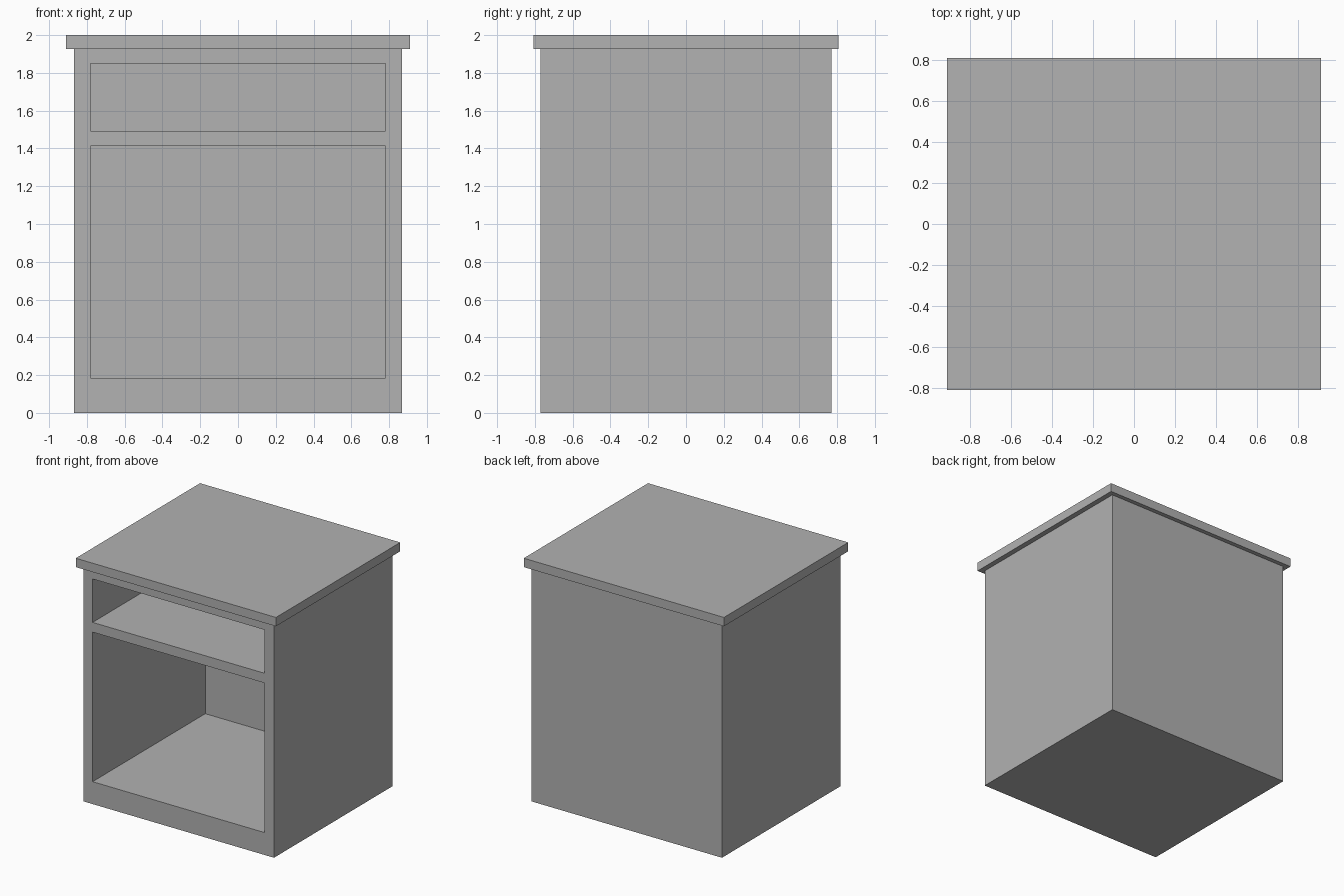
import bpy
from mathutils import Vector

cube = bpy.data.objects.get("Cube")
if cube:
    bpy.data.objects.remove(cube, do_unlink=True)

grey = bpy.data.materials.new("plain_grey")
grey.use_nodes = True
grey.diffuse_color = (0.445, 0.445, 0.445, 1)
grey.node_tree.nodes["Principled BSDF"].inputs["Base Color"].default_value = grey.diffuse_color


def box(name, low, high):
    """Axis-aligned box between two corners."""
    low, high = Vector(low), Vector(high)
    bpy.ops.mesh.primitive_cube_add(size=1, location=(low + high) / 2)
    obj = bpy.context.object
    obj.name = name
    obj.scale = high - low
    bpy.ops.object.transform_apply(location=False, rotation=False, scale=True)
    obj.data.materials.append(grey)
    return obj


HALF_W, HALF_D, BODY_TOP = 0.867, 0.771, 1.927
OPEN_W, BACK_Y = 0.782, 0.692

# Cabinet body, one solid shell
body = box("cabinet_body", (-HALF_W, -HALF_D, 0), (HALF_W, HALF_D, BODY_TOP))

# Hollow drawer bay and cupboard bay, open at the front
for name, bottom, top in (("drawer_bay", 1.493, 1.85), ("cupboard_bay", 0.184, 1.413)):
    cutter = box(name + "_cutter", (-OPEN_W, -HALF_D - 0.1, bottom), (OPEN_W, BACK_Y, top))
    cutter.hide_render = True
    cut = body.modifiers.new(name, "BOOLEAN")
    cut.operation = "DIFFERENCE"
    cut.solver = "EXACT"
    cut.object = cutter
    bpy.context.view_layer.objects.active = body
    bpy.ops.object.modifier_apply(modifier=cut.name)
    bpy.data.objects.remove(cutter, do_unlink=True)

# Overhanging top slab
box("top_slab", (-0.91, -0.807, BODY_TOP), (0.91, 0.807, 2))
